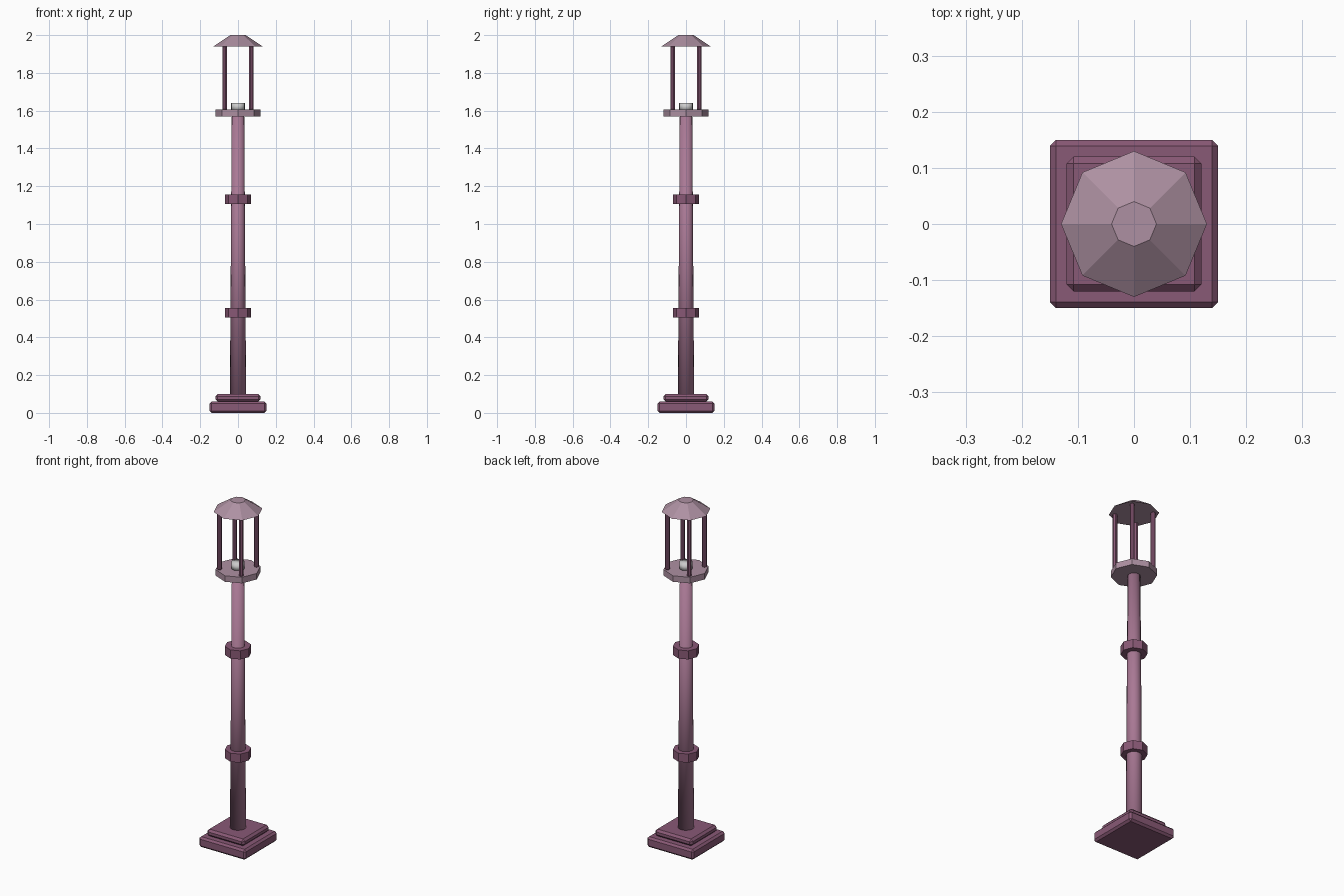
import bpy

if "Cube" in bpy.data.objects:
    bpy.data.objects.remove(bpy.data.objects["Cube"])


def material(name, rgb):
    m = bpy.data.materials.new(name)
    m.diffuse_color = (*rgb, 1)
    m.use_nodes = True
    m.node_tree.nodes["Principled BSDF"].inputs["Base Color"].default_value = m.diffuse_color
    return m


plum = material("plum", (0.25, 0.10, 0.18))
mauve = material("mauve", (0.40, 0.19, 0.30))
pale = material("pale_mauve", (0.42, 0.28, 0.36))


def finish(name, mat):
    ob = bpy.context.object
    ob.name = name
    if mat:
        ob.data.materials.append(mat)
    return ob


def box(name, size, x, y, z0, z1, bevel, mat):
    bpy.ops.mesh.primitive_cube_add(size=1, location=(x, y, (z0 + z1) / 2))
    ob = finish(name, mat)
    ob.scale = (size, size, z1 - z0)
    bpy.ops.object.transform_apply(location=False, rotation=False, scale=True)
    mod = ob.modifiers.new("chamfer", "BEVEL")
    mod.width = bevel
    mod.segments = 1
    return ob


def cone(name, sides, r0, r1, z0, z1, mat, smooth=False):
    bpy.ops.mesh.primitive_cone_add(vertices=sides, radius1=r0, radius2=r1,
                                    depth=z1 - z0, location=(0, 0, (z0 + z1) / 2))
    ob = finish(name, mat)
    if smooth:
        bpy.ops.object.shade_smooth()
    return ob


# Stepped square base
box("base_lower", 0.30, 0, 0, 0.0, 0.06, 0.011, plum)
box("base_upper", 0.24, 0, 0, 0.06, 0.10, 0.012, plum)

# Tapered post with two octagonal collars
cone("post", 16, 0.043, 0.033, 0.09, 1.58, mauve, smooth=True)
for name, z in (("lower_collar", 0.53), ("upper_collar", 1.13)):
    cone(name, 8, 0.07, 0.07, z - 0.025, z + 0.025, plum)

# Lantern: platform, lamp, corner bars and roof
cone("lantern_platform", 8, 0.12, 0.12, 1.57, 1.605, pale)
cone("lamp", 16, 0.036, 0.036, 1.60, 1.64, None, smooth=True)
for x, sx in ((-0.07, "left"), (0.07, "right")):
    for y, sy in ((-0.07, "front"), (0.07, "back")):
        box(f"lantern_bar_{sy}_{sx}", 0.025, x, y, 1.60, 1.945, 0.008, plum)
cone("lantern_roof", 8, 0.13, 0.04, 1.94, 2.0, pale)
